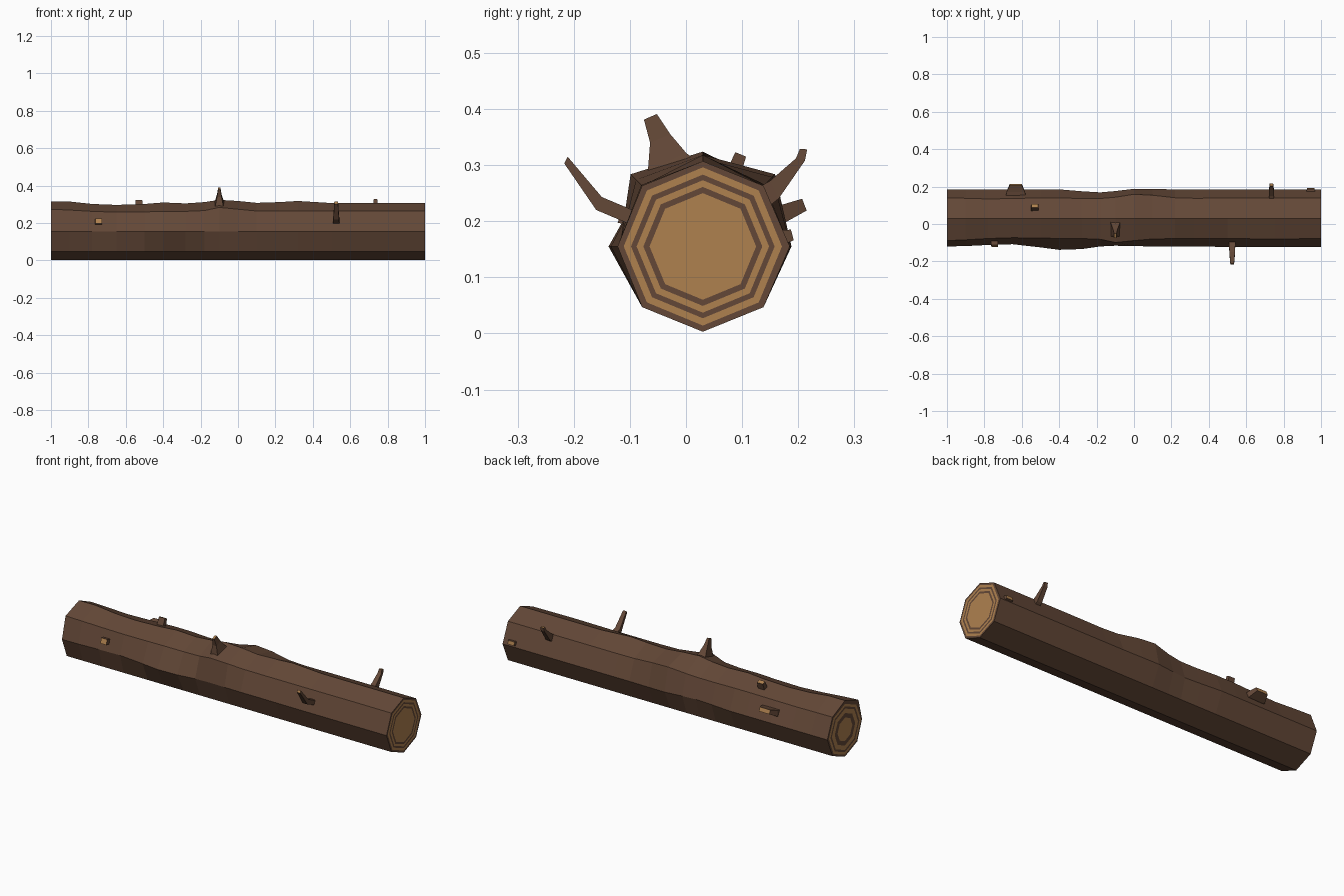
import bpy
from math import cos, sin, radians


def material(name, color):
    m = bpy.data.materials.new(name)
    m.diffuse_color = (*color, 1)
    return m


BARK = material("bark", (0.125, 0.064, 0.038))
WOOD = material("cut_wood", (0.43, 0.22, 0.078))
CY, CZ, R = 0.03, 0.155, 0.153


def make(name, verts, faces, mats):
    me = bpy.data.meshes.new(name)
    me.from_pydata(verts, [], faces)
    me.materials.append(BARK)
    me.materials.append(WOOD)
    for p, i in zip(me.polygons, mats):
        p.material_index = i
    ob = bpy.data.objects.new(name, me)
    bpy.context.collection.objects.link(ob)
    return ob


def octagon(x, radii):
    return [(x, CY + r * cos(radians(45 * k)), CZ + r * sin(radians(45 * k)))
            for k, r in enumerate(radii)]


def loft(loops, mats, name):
    """Bridge equal loops, closing both ends; mats has one entry per band plus both caps."""
    n = len(loops[0])
    verts = [v for l in loops for v in l]
    faces, ids = [], []
    for i in range(len(loops) - 1):
        for k in range(n):
            j = (k + 1) % n
            faces.append((i*n + k, i*n + j, (i+1)*n + j, (i+1)*n + k))
            ids.append(mats[i + 1])
    faces.append(tuple(reversed(range(n))))
    faces.append(tuple(range((len(loops) - 1) * n, len(loops) * n)))
    ids += [mats[0], mats[-1]]
    return make(name, verts, faces, ids)


# trunk stations: x, radii at back, back-upper, top, front-upper, front
stations = [
    (-1.00, .155, .155, .160, .168, .150),
    (-0.90, .155, .152, .160, .162, .148),
    (-0.78, .155, .147, .147, .152, .142),
    (-0.65, .155, .150, .142, .146, .138),
    (-0.50, .155, .155, .147, .148, .155),
    (-0.40, .155, .155, .155, .152, .168),
    (-0.28, .145, .150, .150, .152, .164),
    (-0.18, .139, .150, .157, .158, .150),
    (-0.10, .146, .160, .169, .182, .146),
    (0.00, .158, .182, .163, .168, .148),
    (0.10, .157, .175, .153, .155, .150),
    (0.22, .155, .156, .157, .153, .150),
    (0.32, .155, .152, .163, .153, .151),
    (0.50, .155, .153, .152, .153, .152),
    (0.75, .155, .153, .152, .155, .152),
    (1.00, .155, .153, .152, .153, .152),
]
body = [octagon(s[0], list(s[1:]) + [R, R - .001, R]) for s in stations]

# growth rings on both cut ends
left = [octagon(-1, [r] * 8) for r in (.065, .090, .115, .127, .141)]
right = [octagon(1, [r] * 8) for r in (.141, .128, .118, .106, .095)]
ring = [1, 0, 1, 0, 1, 0]
bands = ring + [0] * (len(body) - 1) + ring[::-1]
log = loft(left + body + right, bands, "log")


def branch(name, x, sections):
    """Four-sided branch; each section is lower (y, z), upper (y, z), half width in x."""
    loops = [[(x - w, *a), (x + w, *a), (x + w, *b), (x - w, *b)] for a, b, w in sections]
    ob = loft(loops, [0] * len(loops) + [1], name)
    # outward normals
    import bmesh
    bm = bmesh.new()
    bm.from_mesh(ob.data)
    bmesh.ops.recalc_face_normals(bm, faces=bm.faces)
    bm.to_mesh(ob.data)
    bm.free()


# long branches
branch("top_spike", -0.10, [((-.075, .265), (.02, .305), .028),
                            ((-.068, .288), (.0, .322), .022),
                            ((-.064, .340), (-.028, .355), .012),
                            ((-.075, .381), (-.052, .391), .006)])
branch("front_branch", 0.525, [((-.08, .192), (-.08, .218), .018),
                               ((-.108, .198), (-.10, .222), .017),
                               ((-.160, .220), (-.150, .243), .015),
                               ((-.217, .303), (-.211, .315), .010)])
branch("back_branch", 0.735, [((.14, .220), (.12, .255), .015),
                              ((.165, .240), (.15, .272), .014),
                              ((.212, .308), (.196, .312), .011),
                              ((.216, .328), (.203, .329), .009)])
# short sawn stubs
branch("back_stub", -0.632, [((.15, .190), (.15, .225), .052),
                             ((.172, .195), (.17, .229), .050),
                             ((.215, .219), (.207, .240), .032)])
branch("top_stub", -0.53, [((.095, .275), (.07, .285), .020),
                           ((.107, .315), (.088, .323), .018)])
branch("front_stub", -0.745, [((-.08, .190), (-.07, .215), .020),
                              ((-.122, .197), (-.112, .224), .018)])
branch("back_small_stub", 0.945, [((.165, .155), (.16, .183), .026),
                                  ((.192, .166), (.187, .185), .020)])
